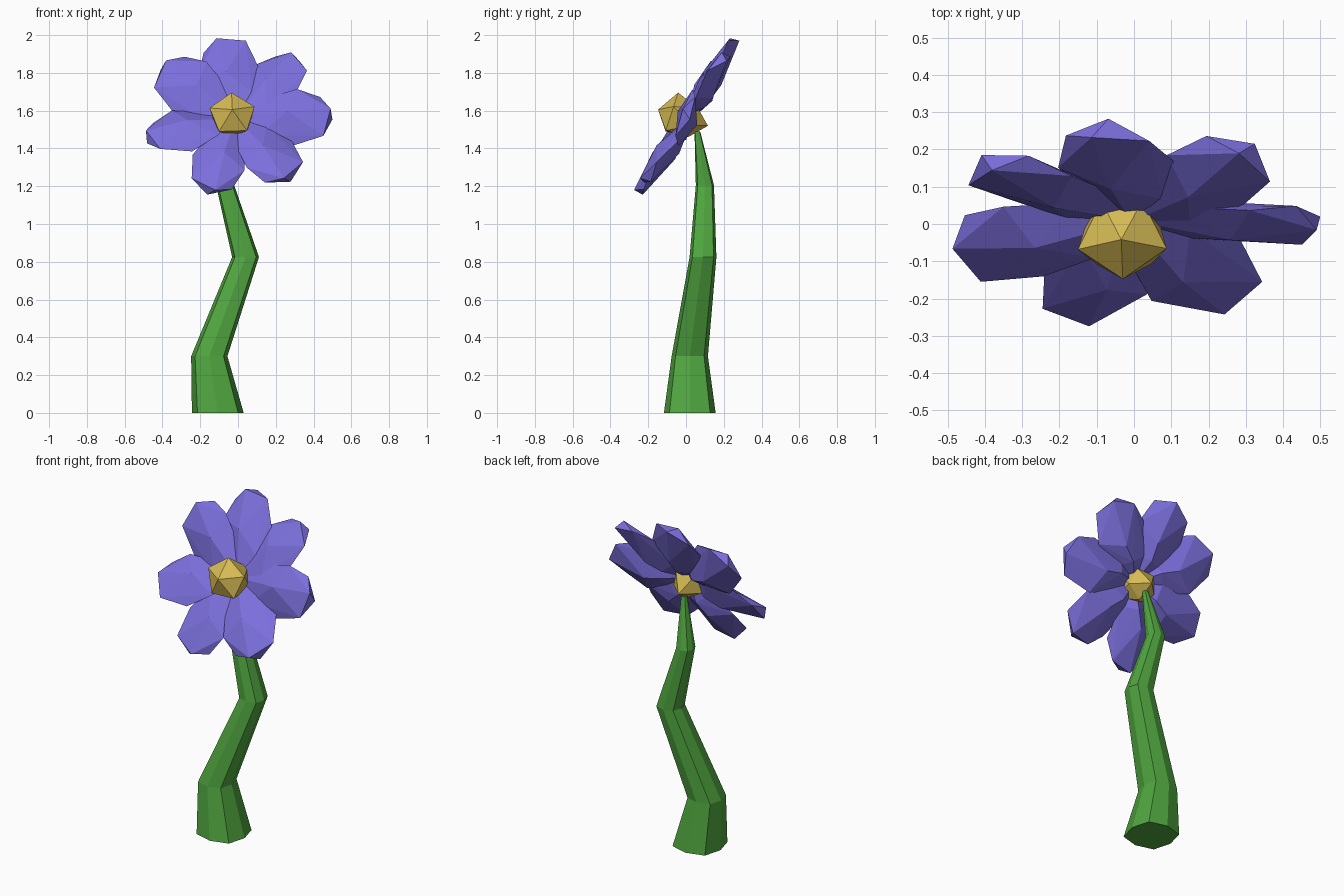
import bpy, bmesh
from math import sin, cos, pi, radians
from mathutils import Matrix

if "Cube" in bpy.data.objects:
    bpy.data.objects.remove(bpy.data.objects["Cube"])


def material(name, rgb):
    m = bpy.data.materials.new(name)
    m.diffuse_color = (*rgb, 1)
    m.use_nodes = True
    m.node_tree.nodes["Principled BSDF"].inputs["Base Color"].default_value = m.diffuse_color
    return m


def finish(bm, name, mat):
    bmesh.ops.recalc_face_normals(bm, faces=bm.faces)
    mesh = bpy.data.meshes.new(name)
    bm.to_mesh(mesh)
    bm.free()
    mesh.materials.append(mat)
    ob = bpy.data.objects.new(name, mesh)
    bpy.context.collection.objects.link(ob)
    return ob


green = material("stem_green", (0.08, 0.38, 0.05))
violet = material("petal_violet", (0.20, 0.16, 0.72))
yellow = material("centre_yellow", (0.68, 0.50, 0.09))

# Stem: bent, tapering tube with a squarish eight-sided section (x, y, z, radius)
path = [(-0.107, 0.02, 0, 0.137), (-0.152, 0.02, 0.30, 0.096),
        (0.04, 0.09, 0.825, 0.071), (-0.068, 0.10, 1.205, 0.048),
        (-0.03, 0.06, 1.49, 0.015)]
SIDES = 8
bm = bmesh.new()
rings = []
for x, y, z, r in path:
    ring = []
    for i in range(SIDES):
        a, k = 2 * pi * i / SIDES, r * (1.11 if i % 2 else 1)
        ring.append(bm.verts.new((x + k * cos(a), y + k * sin(a), z)))
    rings.append(ring)
for a, b in zip(rings, rings[1:]):
    for i in range(SIDES):
        j = (i + 1) % SIDES
        bm.faces.new((a[i], a[j], b[j], b[i]))
bm.faces.new(rings[0])
bm.faces.new(rings[-1])
finish(bm, "stem", green)

# Flower head frame: local x right, local y up the tilted disc, local z to the front
tilt = radians(90 - 32.1)
head = Matrix.Translation((-0.01, -0.004, 1.57)) @ Matrix.Rotation(tilt, 4, 'X')

# Petal: faceted hull from (distance, sideways, height) points
shape = [(0.02, 0, -0.01), (0.13, 0.105, -0.02), (0.13, -0.105, 0.0),
         (0.31, 0.16, 0.005), (0.29, -0.16, -0.015), (0.43, 0.125, -0.02),
         (0.45, -0.11, 0.015), (0.495, 0.0, -0.03), (0.485, 0.045, 0.022),
         (0.26, 0.02, 0.045), (0.24, -0.02, -0.075), (0.14, 0.0, -0.065)]
# angle, reach, width, mirror, roll
petals = [(97, 1.0, 0.98, 1, -3), (48, 1.0, 0.93, 1, -8), (-1, 1.03, 0.97, 1, 14),
          (-53, 0.98, 1.0, -1, -8), (-108, 1.0, 0.92, 1, 0),
          (-163, 1.0, 0.95, -1, 12), (143, 1.02, 1.02, -1, -13)]
for n, (angle, reach, width, side, roll) in enumerate(petals, 1):
    bm = bmesh.new()
    for d, w, h in shape:
        bm.verts.new((d * reach, w * width * side, h))
    bmesh.ops.convex_hull(bm, input=bm.verts)
    loose = [v for v in bm.verts if not v.link_faces]
    bmesh.ops.delete(bm, geom=loose, context='VERTS')
    bm.transform(head @ Matrix.Rotation(radians(angle), 4, 'Z')
                 @ Matrix.Rotation(radians(roll), 4, 'X'))
    finish(bm, f"petal_{n}", violet)

# Flower centre: icosahedron set through the disc, narrowed at the back
bm = bmesh.new()
bmesh.ops.create_icosphere(bm, subdivisions=1, radius=0.132)
for v in bm.verts:
    if v.co.z < 0:
        v.co.x *= 0.75
        v.co.y *= 0.75
        v.co.z *= 1.1
bm.transform(Matrix.Translation((-0.03, -0.022, 1.565)) @ Matrix.Diagonal((1.06, 1, 1, 1))
             @ Matrix.Rotation(radians(72), 4, 'X') @ Matrix.Rotation(radians(20), 4, 'Z'))
finish(bm, "flower_centre", yellow)
